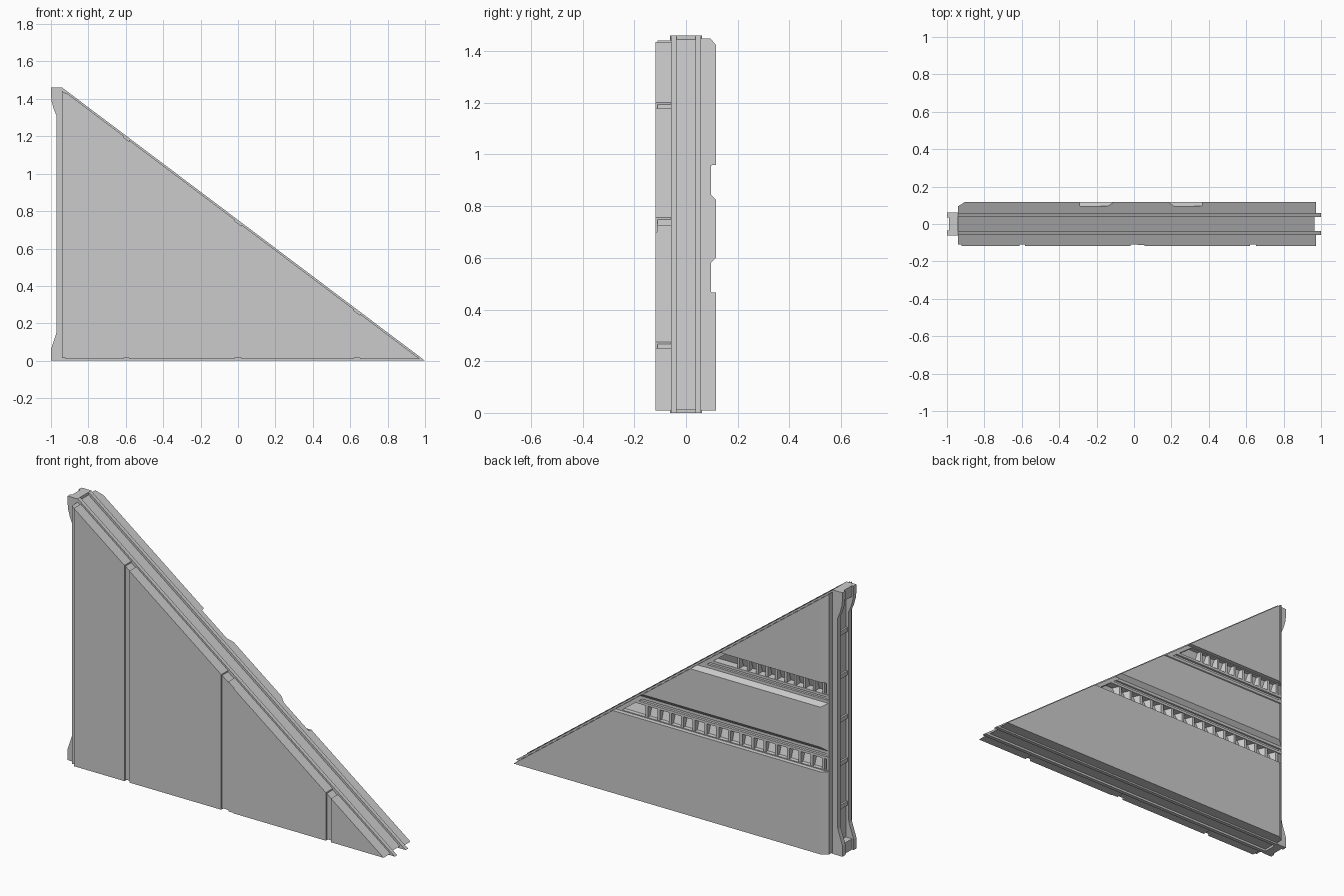
import bpy, bmesh
from mathutils import Vector

if "Cube" in bpy.data.objects:
    bpy.data.objects.remove(bpy.data.objects["Cube"])

LEFT, TOP = -0.94, 1.46
SLOPE = TOP / (1 - LEFT)
NORMAL = Vector((SLOPE, 0, 1)).normalized()


def hyp_x(z, d=0.0):
    """x on the sloping edge at height z, inset by d."""
    return 1 - z / SLOPE - d / NORMAL.x


def hyp_z(x, d=0.0):
    return (1 - x) * SLOPE - d / NORMAL.z


def add_prism(bm, pts, axis, a, b):
    """Extrude a 2D outline along an axis between a and b."""
    put = {'x': lambda p, t: (t, p[0], p[1]),
           'y': lambda p, t: (p[0], t, p[1]),
           'z': lambda p, t: (p[0], p[1], t)}[axis]
    lo = [bm.verts.new(put(p, a)) for p in pts]
    hi = [bm.verts.new(put(p, b)) for p in pts]
    bm.faces.new(lo)
    bm.faces.new(hi[::-1])
    for i in range(len(pts)):
        j = (i + 1) % len(pts)
        bm.faces.new((lo[j], lo[i], hi[i], hi[j]))


def clip(bm, co, no):
    """Cut away everything in front of a plane and cap the cut."""
    bmesh.ops.bisect_plane(bm, geom=bm.verts[:] + bm.edges[:] + bm.faces[:], dist=1e-6,
                           plane_co=co, plane_no=no, clear_outer=True)
    edges = [e for e in bm.edges if e.is_boundary]
    if edges:
        bmesh.ops.holes_fill(bm, edges=edges, sides=0)


def finish(bm, name):
    bmesh.ops.recalc_face_normals(bm, faces=bm.faces[:])
    me = bpy.data.meshes.new(name)
    bm.to_mesh(me)
    bm.free()
    ob = bpy.data.objects.new(name, me)
    bpy.context.collection.objects.link(ob)
    return ob


def prism(name, pts, axis, a, b):
    bm = bmesh.new()
    add_prism(bm, pts, axis, a, b)
    return finish(bm, name)


def triangle(d):
    return [(LEFT, d), (hyp_x(d, d), d), (LEFT, hyp_z(LEFT, d))]


def box(bm, x0, x1, y0, y1, z0, z1):
    add_prism(bm, [(x0, y0), (x1, y0), (x1, y1), (x0, y1)], 'z', z0, z1)


# Core and the two raised rails around it
prism("core", triangle(0.012), 'y', -0.037, 0.037)
for s, side in ((-1, "front"), (1, "back")):
    prism(side + "_rail", triangle(0.0), 'y', s * 0.037, s * 0.058)

# Front cladding: backing with raised panels separated by vertical grooves
prism("front_backing", triangle(0.015), 'y', -0.110, -0.058)
D = 0.009
bands = [(-0.922, -0.612, 0.118), (-0.582, -0.02, 0.118), (0.02, 0.055, 0.113),
         (0.055, 0.62, 0.118), (0.652, hyp_x(D, D), 0.118)]
for i, (x0, x1, y) in enumerate(bands):
    pts = [(x0, D), (x1, D), (x1, hyp_z(x1, D)), (x0, hyp_z(x0, D))]
    if i == len(bands) - 1:
        pts.pop(2)
    prism("front_panel_%d" % i, pts, 'y', -y, -0.058)

# Back cladding: one cross-section with two mirrored channels
MIRROR = 1.425
channel = [(0.117, 0.465), (0.097, 0.467), (0.097, 0.472), (0.078, 0.474), (0.058, 0.532),
           (0.097, 0.534), (0.097, 0.548), (0.088, 0.550), (0.088, 0.562),
           (0.096, 0.564), (0.096, 0.58), (0.117, 0.602)]
FLOOR = 0.050
profile = [(FLOOR, D), (0.117, D)] + channel
profile += [(y, MIRROR - z) for y, z in reversed(channel)]
profile += [(0.117, TOP), (FLOOR, TOP)]
bm = bmesh.new()
add_prism(bm, profile, 'x', LEFT, 1.0)
clip(bm, Vector((hyp_x(0, D), 0, 0)), NORMAL)
clip(bm, Vector((LEFT, 0.095, 0)), Vector((-0.022, 0.035, 0)).normalized())
finish(bm, "back_cladding")

# Slanted ribs inside the channels
for name, flip, pitch in (("lower_ribs", False, 0.072), ("upper_ribs", True, 0.058)):
    bm = bmesh.new()
    z0, z1 = (MIRROR - 0.533, MIRROR - 0.470) if flip else (0.470, 0.533)
    x = -0.915
    while x + pitch < hyp_x(z1, 0.03):
        add_prism(bm, [(x, 0.055), (x + pitch * 0.5, 0.055), (x + pitch * 0.22, 0.095),
                       (x, 0.095)], 'z', z0, z1)
        x += pitch
    finish(bm, name)

# Caps closing the channels at the sloping edge and at the upright
for name, z0, z1 in (("lower", 0.466, 0.59), ("upper", MIRROR - 0.59, MIRROR - 0.466)):
    prism(name + "_channel_cap", [(hyp_x(z0, 0.03), z0), (hyp_x(z0, D), z0),
                                  (hyp_x(z1, D), z1), (hyp_x(z1, 0.03), z1)],
          'y', 0.05, 0.097)
    prism(name + "_channel_stop", [(LEFT, z0), (-0.925, z0), (-0.925, z1), (LEFT, z1)],
          'y', 0.05, 0.092)

# Upright connector: two flanges flaring out at the ends
flange = [(LEFT, 0.0), (-1.0, 0.0), (-1.0, 0.06), (-0.972, 0.145), (-0.97, 0.16),
          (-0.97, 1.31), (-0.985, 1.345), (-0.996, 1.385), (-1.0, 1.42),
          (-1.0, TOP), (LEFT, TOP)]
for s, side in ((-1, "front"), (1, "back")):
    prism(side + "_flange", flange, 'y', s * 0.036, s * 0.061)

# Connector web, end blocks and rungs between the flanges
bm = bmesh.new()
box(bm, -0.953, LEFT, -0.036, 0.036, 0.0, TOP)
for z0, z1 in ((0.0, 0.06), (1.40, TOP)):
    box(bm, -0.99, -0.953, -0.036, 0.036, z0, z1)
for i in range(5):
    z = 0.25 + i * 0.24
    box(bm, -0.963, -0.953, -0.036, 0.036, z - 0.012, z + 0.012)
finish(bm, "connector_web")
